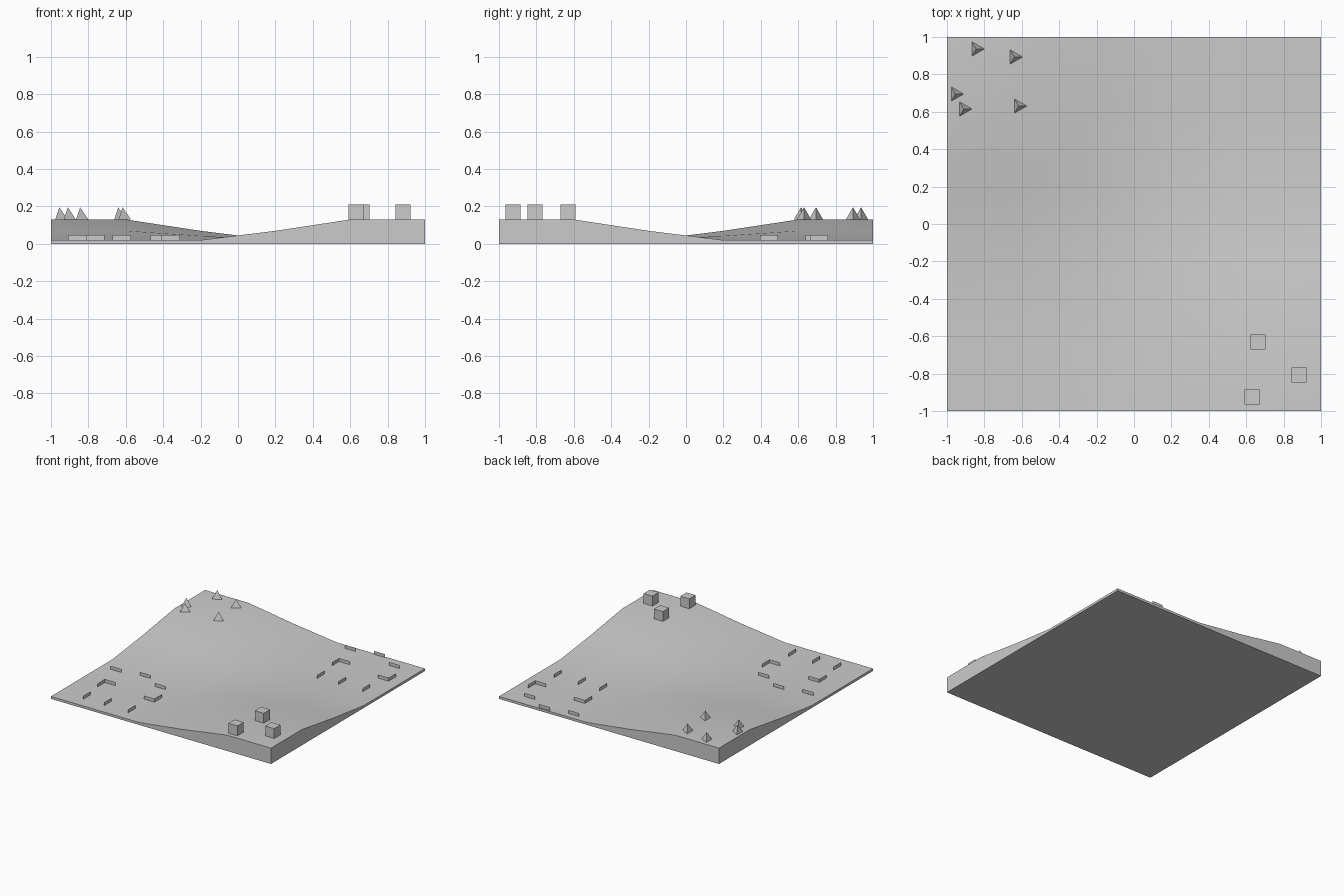
import bpy, bmesh
from math import cos, sin, pi, radians

if "Cube" in bpy.data.objects:
    bpy.data.objects.remove(bpy.data.objects["Cube"])

LOW, HIGH = 0.02, 0.13


def make(name, bm):
    bmesh.ops.recalc_face_normals(bm, faces=bm.faces)
    mesh = bpy.data.meshes.new(name)
    bm.to_mesh(mesh)
    bm.free()
    obj = bpy.data.objects.new(name, mesh)
    bpy.context.collection.objects.link(obj)
    return obj


def ramp(t):
    if t < 0:
        return 0.0
    return 0.45 if t < 0.4 else 1.0


def height(x, y):
    # two opposite corners rise, the other two stay flat
    return LOW + (HIGH - LOW) * (ramp(x) * ramp(-y) + ramp(-x) * ramp(y))


# terrain: 5 x 5 height grid on a solid flat-bottomed base
bm = bmesh.new()
bmesh.ops.create_grid(bm, x_segments=5, y_segments=5, size=1)
ext = bmesh.ops.extrude_face_region(bm, geom=bm.faces[:], use_keep_orig=True)
for v in [g for g in ext["geom"] if isinstance(g, bmesh.types.BMVert)]:
    v.co.z = height(v.co.x, v.co.y)
terrain = make("terrain", bm)
bpy.context.view_layer.objects.active = terrain
terrain.select_set(True)
bpy.ops.object.shade_smooth_by_angle(angle=radians(30))

# three-sided peaks on the back left plateau
bm = bmesh.new()
for px, py in [(-0.844, 0.936), (-0.64, 0.893), (-0.955, 0.695),
               (-0.91, 0.615), (-0.617, 0.631)]:
    base = [bm.verts.new((px + 0.044 * cos(a), py + 0.044 * sin(a), HIGH))
            for a in (0, 2 * pi / 3, 4 * pi / 3)]
    tip = bm.verts.new((px, py, 0.195))
    bm.faces.new(base)
    for i in range(3):
        bm.faces.new((base[i], base[(i + 1) % 3], tip))
make("peaks", bm)

# cubes on the front right plateau
bm = bmesh.new()
for cx, cy in [(0.663, -0.63), (0.882, -0.807), (0.63, -0.925)]:
    cube = bmesh.ops.create_cube(bm, size=0.081)
    bmesh.ops.translate(bm, verts=cube["verts"], vec=(cx, cy, HIGH + 0.0405))
make("block_buildings", bm)

# paper-thin ruined walls: start point and direction, repeated on both flats
WALLS_X = [(-0.91, -0.354), (-0.67, -0.316), (-0.468, -0.412),
           (-0.812, -0.569), (-0.408, -0.64)]
WALLS_Y = [(-0.812, -0.664), (-0.311, -0.64), (-0.775, -0.908),
           (-0.582, -0.908), (-0.363, -0.908)]
for name, ox, oy in [("front_left_ruins", 0, 0), ("back_right_ruins", 1.217, 1.303)]:
    bm = bmesh.new()
    for starts, dx, dy in [(WALLS_X, 0.097, 0), (WALLS_Y, 0, 0.097)]:
        for x, y in starts:
            x, y = x + ox, y + oy
            bm.faces.new([bm.verts.new(p) for p in (
                (x, y, LOW), (x + dx, y + dy, LOW),
                (x + dx, y + dy, 0.048), (x, y, 0.048))])
    make(name, bm)
